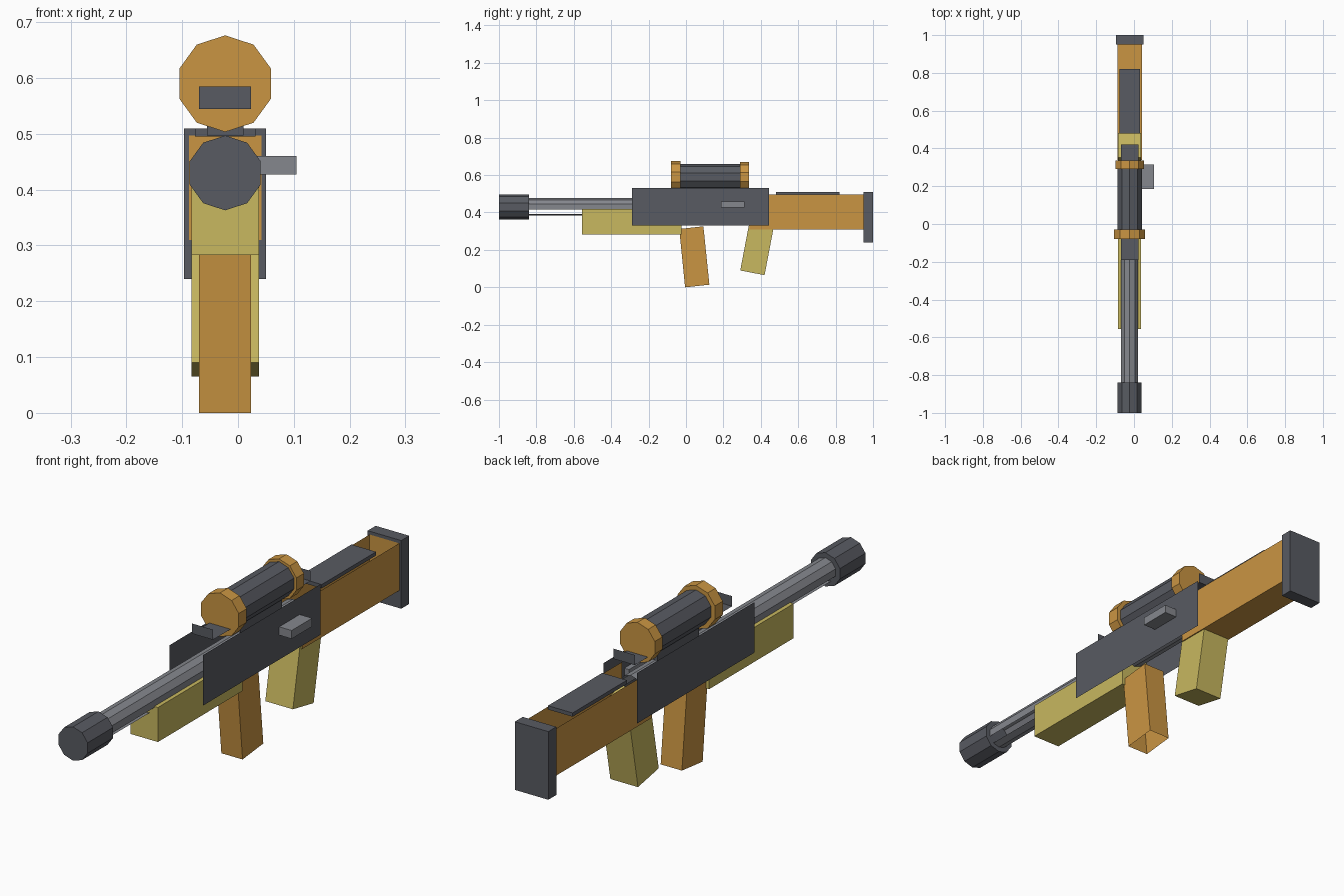
import bpy, bmesh, math

if "Cube" in bpy.data.objects:
    bpy.data.objects.remove(bpy.data.objects["Cube"])

CX = -0.023  # centre line of the whole model


def material(name, rgb):
    m = bpy.data.materials.new(name)
    m.diffuse_color = (*rgb, 1.0)
    m.use_nodes = True
    m.node_tree.nodes["Principled BSDF"].inputs["Base Color"].default_value = m.diffuse_color
    return m


DARK = material("dark metal", (0.098, 0.104, 0.122))
STEEL = material("light steel", (0.235, 0.245, 0.270))
WOOD = material("orange wood", (0.590, 0.300, 0.055))
TAN = material("yellow tan", (0.580, 0.480, 0.115))


def finish(name, bm, mat):
    me = bpy.data.meshes.new(name)
    bm.to_mesh(me)
    bm.free()
    me.materials.append(mat)
    ob = bpy.data.objects.new(name, me)
    bpy.context.collection.objects.link(ob)
    return ob


def prism(name, x0, x1, profile, mat, open_edges=(), sides=True):
    """Extrude a (y, z) profile along x; open_edges lists profile edges left without a face."""
    bm = bmesh.new()
    a = [bm.verts.new((x0, y, z)) for y, z in profile]
    b = [bm.verts.new((x1, y, z)) for y, z in profile]
    n = len(profile)
    for i in range(n):
        if i not in open_edges:
            j = (i + 1) % n
            bm.faces.new((a[i], a[j], b[j], b[i]))
    if sides:
        bm.faces.new(a[::-1])
        bm.faces.new(b)
    bmesh.ops.recalc_face_normals(bm, faces=bm.faces)
    return finish(name, bm, mat)


def rect(y0, y1, z0, z1):
    # edges: 0 bottom, 1 back, 2 top, 3 front
    return [(y0, z0), (y1, z0), (y1, z1), (y0, z1)]


def box(name, half, y0, y1, z0, z1, mat, **kw):
    return prism(name, CX - half, CX + half, rect(y0, y1, z0, z1), mat, **kw)


def tube(name, r, z, y0, y1, mat, caps=True, skip=()):
    """Ten-sided cylinder along y with a corner at the top."""
    bm = bmesh.new()
    rings = []
    for y in (y0, y1):
        ring = []
        for i in range(10):
            t = math.pi / 2 + i * math.tau / 10
            ring.append(bm.verts.new((CX + r * math.cos(t), y, z + r * math.sin(t))))
        rings.append(ring)
    a, b = rings
    for i in range(10):
        if i not in skip:
            j = (i + 1) % 10
            bm.faces.new((a[i], b[i], b[j], a[j]))
    if caps:
        bm.faces.new(a)
        bm.faces.new(b[::-1])
    bmesh.ops.recalc_face_normals(bm, faces=bm.faces)
    return finish(name, bm, mat)


# Barrel (open slots low on both sides) and muzzle
tube("barrel", 0.047, 0.43, -0.84, 0.38, STEEL, caps=False, skip=(3, 6))
tube("muzzle", 0.067, 0.43, -1.0, -0.84, DARK)

# Receiver: two thin open side plates
for side, s in (("left", -1), ("right", 1)):
    bm = bmesh.new()
    pts = rect(-0.29, 0.445, 0.33, 0.53)
    vs = [bm.verts.new((CX + s * 0.0735, y, z)) for y, z in pts]
    bm.faces.new(vs if s > 0 else vs[::-1])
    finish("receiver_plate_" + side, bm, DARK)

# Bolt handle on the right side
prism("bolt_handle", 0.03, 0.105, rect(0.186, 0.314, 0.427, 0.46), STEEL)

# Fore-end under the barrel
box("fore_end", 0.0605, -0.555, -0.025, 0.283, 0.42, TAN)

# Magazine, leaning and open at the bottom
prism("magazine", CX - 0.0465, CX + 0.0465,
      [(-0.005, 0.0), (0.125, 0.014), (0.093, 0.326), (-0.036, 0.312)], WOOD, open_edges=(0,))

# Pistol grip, reaching up into the stock
prism("pistol_grip", CX - 0.0605, CX + 0.0605,
      [(0.29, 0.09), (0.42, 0.065), (0.481, 0.385), (0.351, 0.41)], TAN)

# Stock as an open-topped trough, cheek rest and butt plate
box("stock", 0.065, 0.34, 0.95, 0.31, 0.497, WOOD, open_edges=(2, 3))
box("cheek_rest", 0.054, 0.48, 0.82, 0.495, 0.51, DARK)
box("butt_plate", 0.0735, 0.95, 1.0, 0.24, 0.51, DARK)

# Scope: tube, two end rings, mount and rail with upturned ends
tube("scope_tube", 0.069, 0.59, -0.04, 0.30, DARK, caps=False)
tube("scope_front_ring", 0.0865, 0.59, -0.08, -0.03, WOOD)
tube("scope_rear_ring", 0.080, 0.59, 0.29, 0.337, WOOD)
box("scope_mount", 0.033, 0.0, 0.26, 0.497, 0.545, DARK)
box("scope_rail", 0.0465, -0.19, 0.42, 0.545, 0.585, DARK, open_edges=(2,), sides=False)
